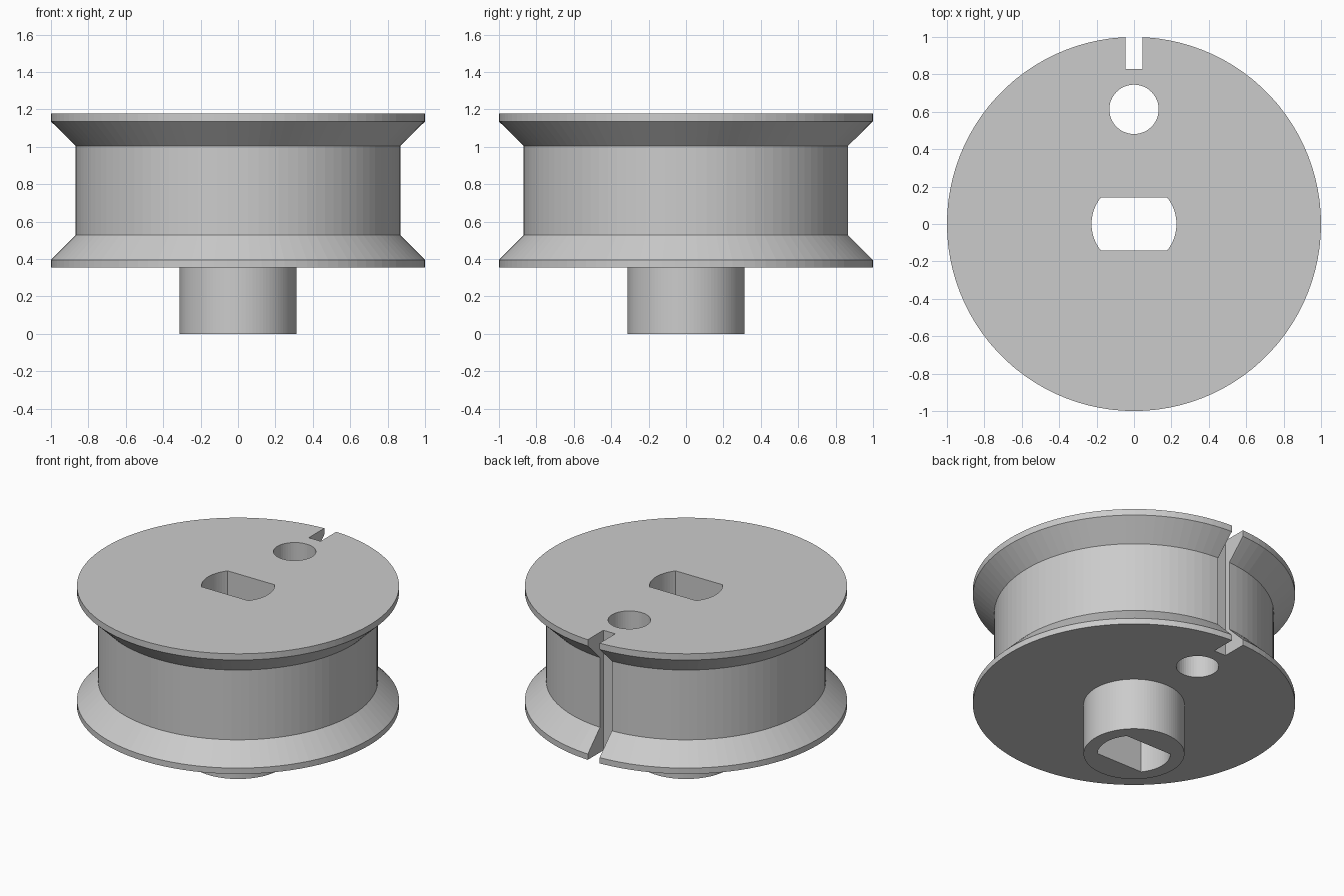
import bpy, bmesh, math

if "Cube" in bpy.data.objects:
    bpy.data.objects.remove(bpy.data.objects["Cube"])

SEGMENTS = 100
TOP = 1.178


def finish(bm, name):
    bmesh.ops.recalc_face_normals(bm, faces=bm.faces)
    mesh = bpy.data.meshes.new(name)
    bm.to_mesh(mesh)
    bm.free()
    obj = bpy.data.objects.new(name, mesh)
    bpy.context.collection.objects.link(obj)
    return obj


def lathe(name, profile):
    """Closed solid of revolution; profile runs bottom to top as (radius, z)."""
    bm = bmesh.new()
    rings = []
    for r, z in profile:
        rings.append([bm.verts.new((r * math.cos(a), r * math.sin(a), z))
                      for a in (2 * math.pi * i / SEGMENTS for i in range(SEGMENTS))])
    for low, high in zip(rings, rings[1:]):
        for i in range(SEGMENTS):
            j = (i + 1) % SEGMENTS
            bm.faces.new((low[i], low[j], high[j], high[i]))
    bm.faces.new(rings[0])
    bm.faces.new(rings[-1])
    return finish(bm, name)


def prism(name, outline):
    """Vertical cutter that passes right through the spool."""
    bm = bmesh.new()
    base = bm.faces.new([bm.verts.new((x, y, -0.2)) for x, y in outline])
    result = bmesh.ops.extrude_face_region(bm, geom=[base])
    verts = [v for v in result["geom"] if isinstance(v, bmesh.types.BMVert)]
    bmesh.ops.translate(bm, verts=verts, vec=(0, 0, TOP + 0.4))
    return finish(bm, name)


def arc(radius, start, end, steps, cy=0.0):
    return [(radius * math.cos(a), cy + radius * math.sin(a))
            for a in (start + (end - start) * i / steps for i in range(steps + 1))]


# Spool body: shaft collar, bevelled flanges and winding drum
spool = lathe("spool", [
    (0.313, 0), (0.313, 0.355), (1, 0.355), (1, 0.395), (0.868, 0.527),
    (0.868, 1.005), (1, 1.135), (1, TOP)])

# Shaft bore: round with two flats
bore_r, flat_y = 0.227, 0.142
half = math.asin(flat_y / bore_r)
bore = prism("shaft_bore_cutter",
             arc(bore_r, -half, half, 16) + arc(bore_r, math.pi - half, math.pi + half, 16))

# Round through hole behind the bore
hole = prism("round_hole_cutter", arc(0.132, 0, 2 * math.pi, 48, 0.613)[:-1])

# Slot in the rear rim
slot = prism("rim_slot_cutter", [(-0.045, 0.83), (0.045, 0.83), (0.045, 1.2), (-0.045, 1.2)])

# Cut all openings
for cutter in (bore, hole, slot):
    cutter.hide_render = True
    cutter.hide_set(True)
    mod = spool.modifiers.new(cutter.name, 'BOOLEAN')
    mod.operation = 'DIFFERENCE'
    mod.solver = 'EXACT'
    mod.object = cutter

# Apply the cuts and remove the cutters
bpy.context.view_layer.objects.active = spool
spool.select_set(True)
for mod in list(spool.modifiers):
    bpy.ops.object.modifier_apply(modifier=mod.name)
for cutter in (bore, hole, slot):
    bpy.data.objects.remove(cutter, do_unlink=True)
